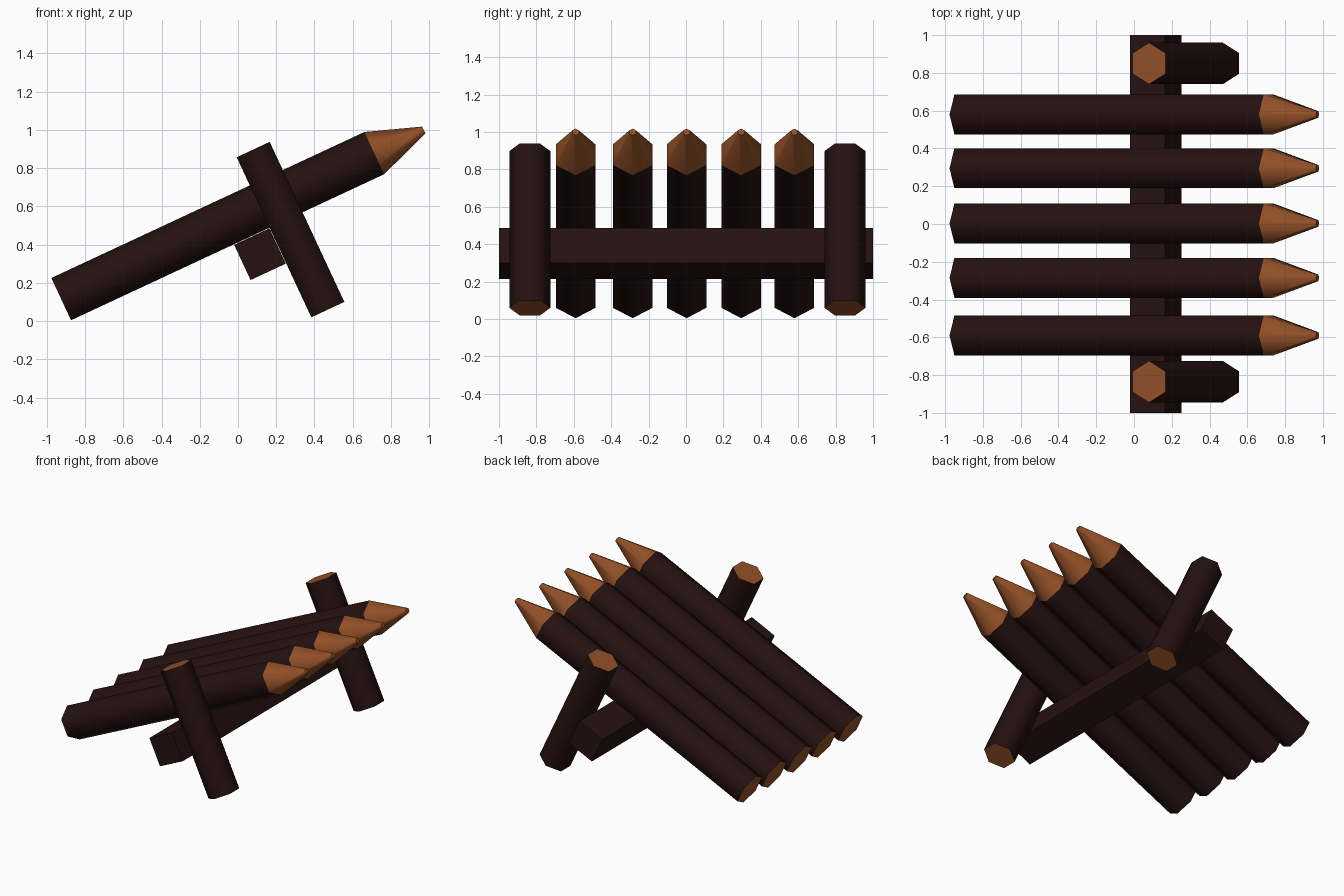
import bpy, bmesh, math
from mathutils import Vector

cube = bpy.data.objects.get("Cube")
if cube:
    bpy.data.objects.remove(cube)

TILT = math.radians(25)
ALONG = Vector((math.cos(TILT), 0, math.sin(TILT)))    # direction of the logs
ACROSS = Vector((-math.sin(TILT), 0, math.cos(TILT)))  # direction of the posts
SIDE = Vector((0, 1, 0))


def material(name, color):
    m = bpy.data.materials.new(name)
    m.use_nodes = True
    m.diffuse_color = color
    bsdf = m.node_tree.nodes["Principled BSDF"]
    bsdf.inputs["Base Color"].default_value = color
    bsdf.inputs["Roughness"].default_value = 0.9
    return m


BARK = material("dark bark", (0.019, 0.0055, 0.0055, 1))
WOOD = material("cut wood", (0.29, 0.08, 0.021, 1))


def loft(name, start, axis, u, v, rings, sides=6, turn=0.0, cut_ends=True):
    """Prism along axis through (distance, radius) rings; first span is bark."""
    bm = bmesh.new()
    loops = []
    for dist, radius in rings:
        loop = []
        for i in range(sides):
            a = turn + math.tau * i / sides
            loop.append(bm.verts.new(start + axis * dist
                                     + (u * math.cos(a) + v * math.sin(a)) * radius))
        loops.append(loop)
    for k in range(len(loops) - 1):
        for i in range(sides):
            j = (i + 1) % sides
            f = bm.faces.new((loops[k][i], loops[k][j], loops[k + 1][j], loops[k + 1][i]))
            f.material_index = 1 if k else 0
            f.smooth = sides > 4
    for loop in (loops[0], loops[-1]):
        bm.faces.new(loop).material_index = 1 if cut_ends else 0
    bmesh.ops.recalc_face_normals(bm, faces=bm.faces)
    # keep the cut ends and the shoulder of the point crisp
    for e in bm.edges:
        mats = {f.material_index for f in e.link_faces}
        smooth = all(f.smooth for f in e.link_faces)
        e.smooth = smooth and len(mats) == 1
    mesh = bpy.data.meshes.new(name)
    bm.to_mesh(mesh)
    bm.free()
    mesh.materials.append(BARK)
    mesh.materials.append(WOOD)
    obj = bpy.data.objects.new(name, mesh)
    bpy.context.collection.objects.link(obj)
    return obj


# Sharpened logs
for n, y in enumerate((-0.59, -0.285, 0.003, 0.295, 0.58)):
    loft(f"sharpened_log_{n + 1}", Vector((-0.925, y, 0.115)), ALONG, ACROSS, SIDE,
         [(0, 0.122), (1.807, 0.122), (2.093, 0.02)])

# Support posts
for name, y in (("front_post", -0.835), ("back_post", 0.85)):
    loft(name, Vector((0.47, y, 0.06)), ACROSS, SIDE, ALONG, [(0, 0.11), (0.924, 0.11)])

# Square cross beam
loft("cross_beam", Vector((0.115, -1, 0.35)), SIDE, ALONG, ACROSS,
     [(0, 0.144), (2, 0.144)], sides=4, turn=math.pi / 4, cut_ends=False)
